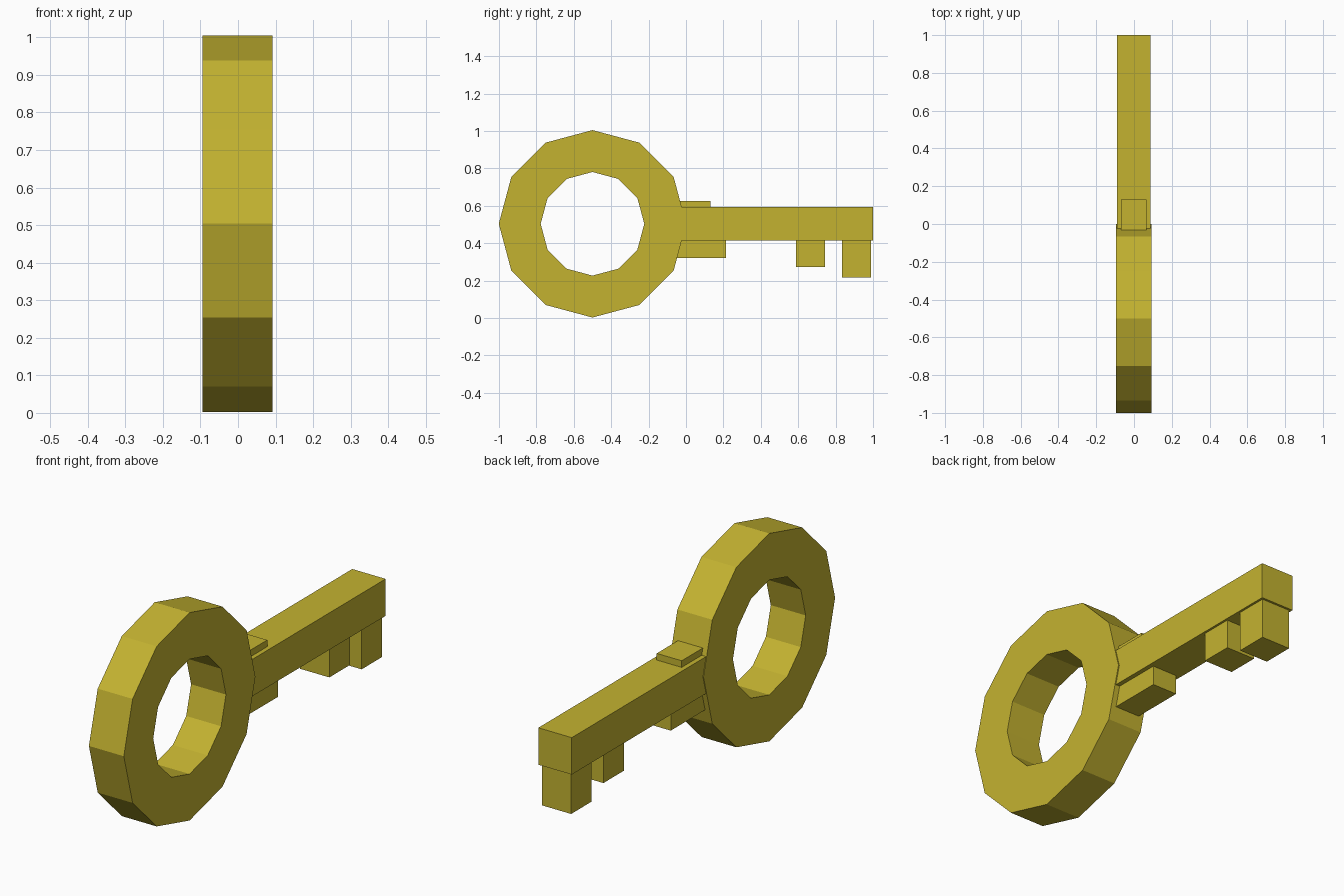
import bpy, bmesh, math

if "Cube" in bpy.data.objects:
    bpy.data.objects.remove(bpy.data.objects["Cube"])

gold = bpy.data.materials.new("gold")
gold.diffuse_color = (0.55, 0.45, 0.03, 1)
gold.use_nodes = True
gold.node_tree.nodes["Principled BSDF"].inputs["Base Color"].default_value = gold.diffuse_color


def finish(name, bm):
    bmesh.ops.recalc_face_normals(bm, faces=bm.faces)
    me = bpy.data.meshes.new(name)
    bm.to_mesh(me)
    bm.free()
    me.materials.append(gold)
    ob = bpy.data.objects.new(name, me)
    bpy.context.collection.objects.link(ob)
    return ob


def box(name, x, y, z):
    bm = bmesh.new()
    bmesh.ops.create_cube(bm, size=1)
    for v in bm.verts:
        v.co = [(a + b) / 2 + c * (b - a) for c, (a, b) in zip(v.co, (x, y, z))]
    return finish(name, bm)


def ring(name, cy, cz, r_out, r_in, x0, x1, sides=12):
    # rectangular cross-section swept around the x axis
    bm = bmesh.new()
    section = [(r_out, x0), (r_out, x1), (r_in, x1), (r_in, x0)]
    loops = []
    for i in range(sides):
        a = 2 * math.pi * i / sides
        loops.append([bm.verts.new((x, cy + r * math.cos(a), cz + r * math.sin(a)))
                      for r, x in section])
    for i in range(sides):
        p, q = loops[i], loops[(i + 1) % sides]
        for k in range(4):
            m = (k + 1) % 4
            bm.faces.new((p[k], p[m], q[m], q[k]))
    return finish(name, bm)


# Handle and shaft
ring("bow_ring", -0.5, 0.504, 0.501, 0.277, -0.094, 0.092)
box("shaft", (-0.091, 0.087), (-0.05, 1.0), (0.415, 0.593))

# Collar blocks where the shaft meets the ring
box("upper_collar", (-0.068, 0.065), (-0.05, 0.13), (0.56, 0.625))
box("lower_collar", (-0.068, 0.065), (-0.06, 0.213), (0.32, 0.45))

# Teeth
for name, y0, y1, z0 in (("inner_tooth", 0.587, 0.743, 0.273),
                         ("outer_tooth", 0.833, 0.989, 0.218)):
    box(name, (-0.08, 0.076), (y0, y1), (z0, 0.45))
